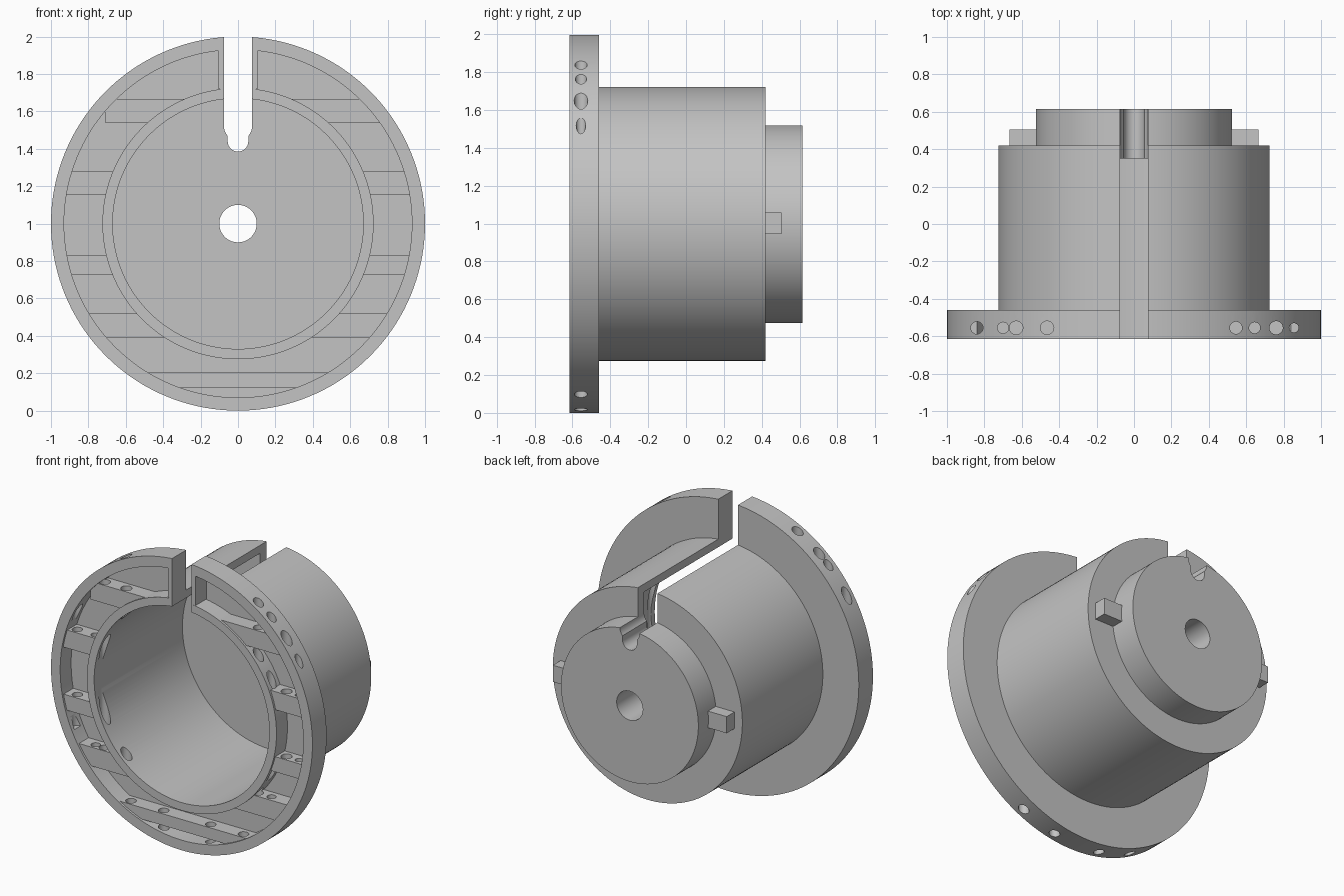
import bpy, bmesh, math
from mathutils import Matrix, Vector

cube = bpy.data.objects.get("Cube")
if cube:
    bpy.data.objects.remove(cube)

grey = bpy.data.materials.new("plain grey")
grey.use_nodes = True
colour = (0.55, 0.55, 0.55, 1)
grey.diffuse_color = colour
grey.node_tree.nodes["Principled BSDF"].inputs["Base Color"].default_value = colour

FRONT, FLOOR, BACK = -0.615, -0.495, 0.615
SLOT = 0.075


def finish(name, bm):
    bmesh.ops.recalc_face_normals(bm, faces=bm.faces)
    mesh = bpy.data.meshes.new(name)
    bm.to_mesh(mesh)
    bm.free()
    mesh.materials.append(grey)
    obj = bpy.data.objects.new(name, mesh)
    bpy.context.collection.objects.link(obj)
    return obj


def lathe(name, profile, steps=144):
    """Revolve a closed (radius, y) profile about the horizontal axis."""
    bm = bmesh.new()
    rings = []
    for i in range(steps):
        a = 2 * math.pi * i / steps
        rings.append([bm.verts.new((r * math.sin(a), y, 1 + r * math.cos(a))) for r, y in profile])
    n = len(profile)
    for i in range(steps):
        p, q = rings[i], rings[(i + 1) % steps]
        for j in range(n):
            k = (j + 1) % n
            bm.faces.new((p[j], p[k], q[k], q[j]))
    return finish(name, bm)


def boxes(name, spans):
    """Each span is x0, x1, y0, y1, z0, z1."""
    bm = bmesh.new()
    for x0, x1, y0, y1, z0, z1 in spans:
        place = Matrix.Translation(((x0 + x1) / 2, (y0 + y1) / 2, (z0 + z1) / 2))
        size = Matrix.Diagonal((x1 - x0, y1 - y0, z1 - z0, 1))
        bmesh.ops.create_cube(bm, size=1, matrix=place @ size)
    return finish(name, bm)


def cut(obj, cutter, operation="DIFFERENCE"):
    mod = obj.modifiers.new("cut", "BOOLEAN")
    mod.operation, mod.object, mod.solver = operation, cutter, "EXACT"
    bpy.context.view_layer.objects.active = obj
    bpy.ops.object.modifier_apply(modifier=mod.name)


# Turned body: hub, barrel, flange with front channel, rear boss
body = lathe("spool_body", [
    (0.1, 0.35), (0.67, 0.35), (0.67, FRONT), (0.725, FRONT), (0.725, FLOOR),
    (0.93, FLOOR), (0.93, FRONT), (1, FRONT), (1, -0.46), (0.725, -0.46),
    (0.725, 0.42), (0.525, 0.42), (0.525, BACK), (0.1, BACK)])

# Keyhole slot through the top
half = []
for i in range(9):
    a = math.acos(0.055 / SLOT) * i / 8
    half.append((SLOT * math.cos(a), 1.52 - SLOT * math.sin(a)))
for i in range(12):
    a = math.pi / 2 * i / 12
    half.append((0.055 * math.cos(a), 1.44 - 0.055 * math.sin(a)))
outline = [(SLOT, 2.2)] + half + [(0, 1.385)]
outline += [(-x, z) for x, z in reversed(outline[:-1])]
bm = bmesh.new()
face = bm.faces.new([bm.verts.new((x, -1, z)) for x, z in outline])
extruded = bmesh.ops.extrude_face_region(bm, geom=[face])["geom"]
bmesh.ops.translate(bm, vec=Vector((0, 2, 0)),
                    verts=[v for v in extruded if isinstance(v, bmesh.types.BMVert)])
slot_cutter = finish("slot_cutter", bm)

# Vertical wire holes: x, radius, bottom, top
holes = [(-0.84, 0.033, 0.6, 2.1), (-0.7, 0.03, 0.45, 2.1), (-0.63, 0.036, 0.4, 2.1),
         (-0.465, 0.036, 0.4, 2.1), (0.545, 0.033, 0.4, 2.1), (0.645, 0.03, 0.4, 2.1),
         (0.76, 0.036, 0.6, 2.1), (0.855, 0.025, 0.6, 2.1)]
holes += [(s * x, 0.034, -0.1, 0.25) for x in (0.18, 0.43) for s in (-1, 1)]
bm = bmesh.new()
for x, r, low, high in holes:
    bmesh.ops.create_cone(bm, cap_ends=True, segments=24, radius1=r, radius2=r, depth=high - low,
                          matrix=Matrix.Translation((x, -0.555, (low + high) / 2)))
hole_cutter = finish("hole_cutter", bm)

# Horizontal ribs bridging the channel
ribs_y = (-0.6, FLOOR + 0.01)
spans = [(-0.7, 0.7, *ribs_y, 0.125, 0.205)]
for low, high in ((1.54, 1.665), (1.155, 1.28), (0.725, 0.83), (0.39, 0.52)):
    spans.append((0.2, 1, *ribs_y, low, high))
    spans.append((-0.71 if low > 1.5 else -1, -0.2, *ribs_y, low, high))
ribs = boxes("channel_ribs", spans)
ring = lathe("ring_cutter", [(0.715, -0.8), (0.94, -0.8), (0.94, -0.3), (0.715, -0.3)])
cut(ribs, ring, "INTERSECT")

cut(body, slot_cutter)
cut(body, hole_cutter)
cut(ribs, hole_cutter)
for helper in (slot_cutter, hole_cutter, ring):
    bpy.data.objects.remove(helper)

# Walls closing the channel beside the slot
walls = boxes("slot_walls", [(min(s * SLOT, s * 0.105), max(s * SLOT, s * 0.105),
                              FRONT, FLOOR + 0.01, 1.72, 1.93) for s in (-1, 1)])

# Side lugs on the rear boss
lugs = boxes("side_lugs", [(min(s * 0.5, s * 0.665), max(s * 0.5, s * 0.665),
                            0.41, 0.505, 0.945, 1.06) for s in (-1, 1)])

bpy.ops.object.select_all(action="DESELECT")
for obj in (body, ribs):
    obj.select_set(True)
bpy.context.view_layer.objects.active = body
bpy.ops.object.shade_smooth_by_angle(angle=math.radians(30))
